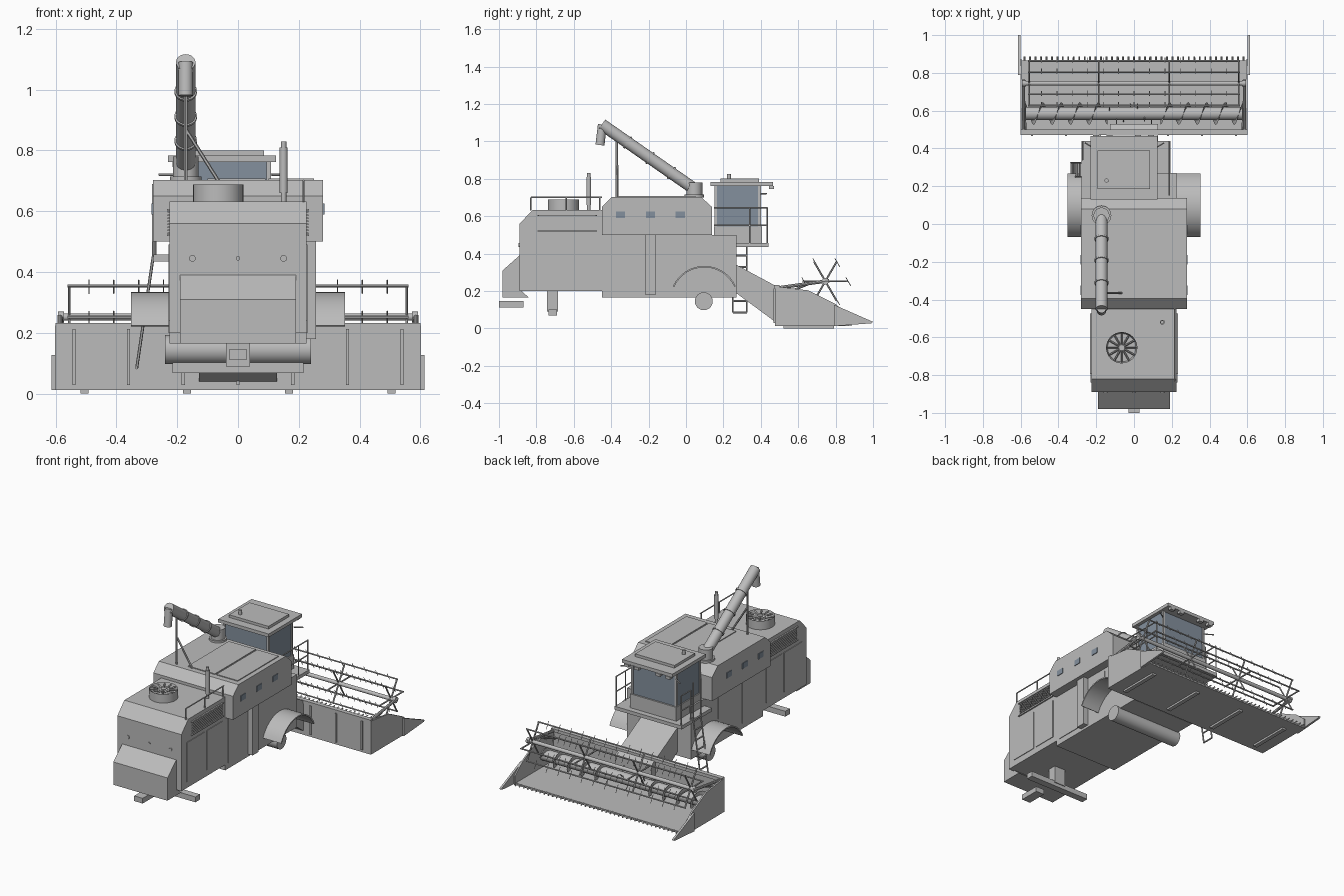
import bpy, bmesh, math
from mathutils import Vector, Matrix

cube = bpy.data.objects.get("Cube")
if cube:
    bpy.data.objects.remove(cube, do_unlink=True)


def material(name, rgb):
    m = bpy.data.materials.new(name)
    m.use_nodes = True
    m.diffuse_color = (*rgb, 1)
    m.node_tree.nodes["Principled BSDF"].inputs["Base Color"].default_value = (*rgb, 1)
    return m


GREY = material("light grey paint", (0.5, 0.5, 0.5))
GLASS = material("blue grey glass", (0.23, 0.28, 0.34))


def finish(name, bm, mat=GREY, smooth=False):
    bmesh.ops.recalc_face_normals(bm, faces=bm.faces)
    me = bpy.data.meshes.new(name)
    bm.to_mesh(me)
    bm.free()
    me.materials.append(mat)
    ob = bpy.data.objects.new(name, me)
    bpy.context.collection.objects.link(ob)
    if smooth:
        me.polygons.foreach_set("use_smooth", [True] * len(me.polygons))
        me.set_sharp_from_angle(angle=math.radians(40))
    return ob


def add_box(bm, x0, x1, y0, y1, z0, z1):
    m = Matrix.Translation(((x0 + x1) / 2, (y0 + y1) / 2, (z0 + z1) / 2))
    bmesh.ops.create_cube(bm, size=1, matrix=m @ Matrix.Diagonal((x1 - x0, y1 - y0, z1 - z0, 1)))


def boxes(name, items, mat=GREY):
    bm = bmesh.new()
    for b in items:
        add_box(bm, *b)
    return finish(name, bm, mat)


def box(name, *b, mat=GREY):
    return boxes(name, [b], mat)


def prism(name, pts, x0, x1, smooth=False):
    """Extrude a side profile of (y, z) points across x."""
    bm = bmesh.new()
    face = bm.faces.new([bm.verts.new((x0, y, z)) for y, z in pts])
    new = bmesh.ops.extrude_face_region(bm, geom=[face])["geom"]
    bmesh.ops.translate(bm, vec=(x1 - x0, 0, 0), verts=[v for v in new if isinstance(v, bmesh.types.BMVert)])
    return finish(name, bm, GREY, smooth)


def rods(name, segs, r, n=6):
    bm = bmesh.new()
    for a, b in segs:
        a, b = Vector(a), Vector(b)
        d = b - a
        m = Matrix.Translation((a + b) / 2) @ d.to_track_quat("Z", "Y").to_matrix().to_4x4()
        bmesh.ops.create_cone(bm, cap_ends=True, segments=n, radius1=r, radius2=r, depth=d.length, matrix=m)
    return finish(name, bm, GREY, n > 6)


def rod(name, a, b, r, n=24):
    return rods(name, [(a, b)], r, n)


# Main hull: engine bay, straw hood, threshing body and grain tank
prism("engine_bay", [(-.89, .2), (-.89, .56), (-.82, .632), (-.44, .632), (-.44, .2)], -.225, .225)
prism("straw_hood", [(-.89, .39), (-.98, .31), (-.98, .165), (-.84, .165), (-.88, .2), (-.88, .39)], -.19, .19)
box("threshing_body", -.225, .225, -.45, .27, .165, .5)
prism("grain_tank", [(-.45, .5), (-.45, .65), (-.395, .703), (.08, .703), (.138, .65), (.138, .5)], -.28, .28)
boxes("tank_lids", [(-.1, .09, -.36, .05, .703, .708), (.1, .25, -.36, .05, .703, .708)])
box("grain_elevator", .225, .257, -.22, -.16, .18, .5)

# Side details on both flanks
for side, s in (("left", 1), ("right", -1)):
    def flank(x, t, *r):
        return (*sorted((s * x, s * (x + t))), *r)
    boxes(side + "_tank_windows", [flank(.28, .004, y - .025, y + .025, .59, .625)
                                   for y in (-.35, -.19, -.03)], GLASS)
    boxes(side + "_grille_slats", [flank(.225, .006, -.785, -.485, z, z + .005)
                                   for z in [.525 + .01 * i for i in range(8)]])
    boxes(side + "_grille_frame", [flank(.225, .009, -.795, -.475, .518, .523),
                                   flank(.225, .009, -.795, -.475, .602, .607)])
    boxes(side + "_service_doors", [flank(.225, .004, -.84, -.66, .24, .49), flank(.225, .004, -.64, -.48, .24, .49),
                                    flank(.225, .004, -.42, -.24, .2, .48), flank(.225, .004, -.13, .0, .32, .48)])
    # Arched fender
    cy, cz, half = .098, .15, math.radians(66)
    arc = [(cy + r * math.sin(a), cz + r * math.cos(a))
           for r, sign in ((.184, 1), (.176, -1))
           for a in [sign * half * (i / 8 - 1) for i in range(17)]]
    prism(side + "_fender", arc, *sorted((s * .225, s * .352)), True)

# Rear lamps
rods("rear_lamps", [((x, -.895, .445), (x, -.885, .445)) for x in (-.15, .15)], .011, 16)
rod("rear_latch", (0, -.895, .445), (0, -.885, .445), .007, 12)

# Axles and hitch
rod("drive_axle", (-.24, .095, .145), (.24, .095, .145), .048)
box("steering_beam", -.215, .215, -.735, -.69, .068, .102)
box("steering_post", -.04, .04, -.742, -.685, .09, .2)
box("tow_hitch", -.03, .03, -1, -.87, .112, .145)

# Engine top: fan, exhaust and guard rail
fx, fy = -.065, -.655
bm = bmesh.new()
bmesh.ops.create_cone(bm, cap_ends=True, segments=32, radius1=.083, radius2=.083, depth=.06,
                      matrix=Matrix.Translation((fx, fy, .658)))
top = max(bm.faces, key=lambda f: f.calc_center_median().z)
bmesh.ops.inset_region(bm, faces=[top], thickness=.008)
bmesh.ops.translate(bm, verts=list(top.verts), vec=(0, 0, -.025))
finish("fan_housing", bm, GREY, True)
rods("fan_blades", [((fx, fy, .68), (fx + .078 * math.cos(a), fy + .078 * math.sin(a), .68))
                    for a in [math.tau * i / 12 for i in range(12)]], .005, 4)
rod("fan_hub", (fx, fy, .66), (fx, fy, .687), .016)
rod("exhaust_pipe", (.15, -.52, .62), (.15, -.52, .83), .009)
rod("exhaust_muffler", (.15, -.52, .66), (.15, -.52, .81), .013)
rods("engine_rail", [((.215, -.83, .7), (.215, -.45, .7))] +
     [((.215, y, .63), (.215, y, .7)) for y in (-.83, -.64, -.46)], .004)

# Unloading auger with clamps, spout and support
ax = -.172
foot, tip = Vector((ax, .045, .745)), Vector((ax, -.45, 1.09))
rod("auger_turret", (ax, .045, .7), (ax, .045, .78), .042)
rod("auger_turret_flange", (ax, .045, .7), (ax, .045, .715), .052)
rod("auger_tube", foot, tip, .032)
rods("auger_clamps", [(foot.lerp(tip, t - .008), foot.lerp(tip, t + .008)) for t in (.25, .48, .72)], .037, 24)
rod("auger_spout", (ax, -.447, 1.09), (ax, -.46, .98), .024)
rods("auger_support", [((ax, -.37, .7), (ax, -.37, 1.02)), ((ax, -.365, .87), (-.065, -.365, .7))], .006)

# Cab with glass, pillars and roof
box("cab_platform", -.278, .193, .138, .44, .435, .457)
box("cab_base", -.215, .11, .15, .405, .457, .545)
box("cab_glass", -.208, .103, .16, .395, .545, .762, mat=GLASS)
boxes("cab_pillars", [(x, x + .014, y, y + .014, .545, .762) for x in (-.213, .094) for y in (.153, .386)])
box("cab_roof", -.23, .125, .13, .465, .762, .783)
box("roof_hatch", -.192, .085, .185, .39, .783, .8)
rod("beacon", (-.145, .23, .8), (-.145, .23, .826), .011, 16)
boxes("roof_lamps", [(x - .016, x + .016, .445, .47, .745, .762) for x in (-.2, -.13, .02, .09)])
rods("mirror_arms", [((s * .16 - .05, .4, .72), (s * .21 - .05, .43, .72)) for s in (-1, 1)], .004)

# Platform guard rails
rails = []
for x in (-.272, .187):
    rails += [((x, y, .45), (x, y, .645)) for y in (.34, .435)]
    rails += [((x, .34, z), (x, .435, z)) for z in (.55, .645)]
rails += [((.187, .15, z), (.187, .34, z)) for z in (.55, .645)]
rods("platform_rails", rails, .004)

# Access ladder
bottom, head = Vector((-.333, 0, .085)), Vector((-.279, 0, .45))
steps = [bottom.lerp(head, t / 6) for t in range(7)]
ladder = [(p + Vector((0, .25, 0)), p + Vector((0, .325, 0))) for p in steps]
for y in (.25, .325):
    ladder += [((bottom.x, y, bottom.z), (head.x, y, head.z)), ((head.x, y, head.z), (head.x, y, .69))]
rods("access_ladder", ladder, .005)

# Feeder house
prism("feeder_house", [(.26, .345), (.53, .2), (.53, .05), (.47, .04), (.26, .195)], -.128, .128)

# Header trough
box("header_floor", -.6, .6, .475, .865, .012, .024)
box("header_back", -.6, .6, .475, .487, .012, .225)
box("header_top_beam", -.6, .6, .472, .5, .212, .232)
boxes("header_ribs", [(x - .005, x + .005, .467, .476, .028, .212) for x in [-.54 + .18 * i for i in range(7)]])
boxes("header_skids", [(x - .013, x + .013, .52, .79, 0, .012) for x in (-.505, -.168, .168, .505)])
for side, s in (("left", 1), ("right", -1)):
    prism(side + "_header_end", [(.475, .225), (.655, .203), (.8, .13), (.87, .07), (.87, .012), (.475, .012)],
          *sorted((s * .592, s * .602)))
    prism(side + "_crop_divider", [(.79, .127), (1, .035), (.99, .027), (.79, .012)], *sorted((s * .6, s * .613)))

# Cutter bar fingers
rods("cutter_fingers", [((x, .86, .02), (x, .887, .02)) for x in [-.58 + .029 * i for i in range(41)]], .005, 4)

# Cross auger with spiral flights and fingers
rod("cross_auger", (-.59, .585, .1), (.59, .585, .1), .035)
bm = bmesh.new()
for s in (-1, 1):
    prev = None
    for i in range(73):
        a = s * math.tau * i / 16
        x = s * (.58 - .44 * i / 72)
        pair = [bm.verts.new((x, .585 + r * math.cos(a), .1 + r * math.sin(a))) for r in (.034, .06)]
        if prev:
            bm.faces.new((prev[0], prev[1], pair[1], pair[0]))
        prev = pair
finish("auger_flights", bm)
rods("auger_fingers", [((x, .585, .1), (x, .585 + .07 * math.cos(x * 40), .1 + .07 * math.sin(x * 40)))
                       for x in [-.13 + .037 * i for i in range(8)]], .003, 4)

# Pickup reel: shaft, spiders, bars, tines and arms
ry, rz, rr = .745, .252, .118
rod("reel_shaft", (-.58, ry, rz), (.58, ry, rz), .012, 16)
rods("reel_hubs", [((s * .572, ry, rz), (s * .592, ry, rz)) for s in (-1, 1)], .018, 16)
rim = [(ry + rr * math.cos(a), rz + rr * math.sin(a)) for a in [math.tau * i / 6 for i in range(6)]]
rods("reel_spiders", [((x, ry, rz), (x, *p)) for p in rim for x in (-.555, -.187, .187, .555)], .005)
rods("reel_bars", [((-.56, *p), (.56, *p)) for p in rim], .005)
rods("reel_tines", [((x, y - .008, z + .02), (x, y + .018, z - .025))
                    for y, z in rim for x in [-.49 + .0817 * i for i in range(13)]], .002, 4)
rods("reel_arms", [((s * .585, .48, .215), (s * .585, ry + .02, rz + .003)) for s in (-1, 1)], .009, 8)
rods("reel_lift_rams", [((s * .575, .49, .17), (s * .58, .65, .235)) for s in (-1, 1)], .006, 8)
